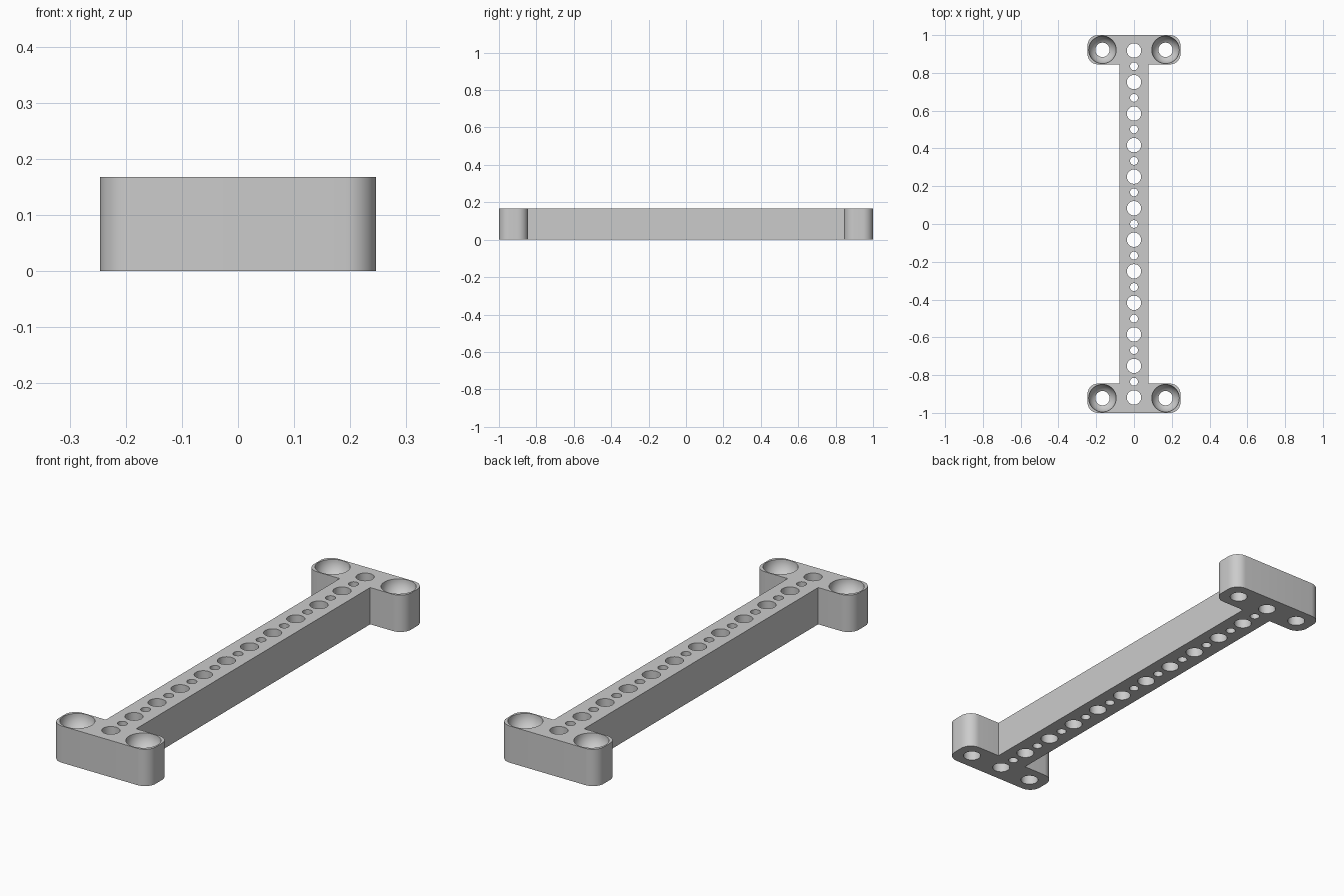
import bpy, bmesh, math
from mathutils import Matrix

if "Cube" in bpy.data.objects:
    bpy.data.objects.remove(bpy.data.objects["Cube"])

HEIGHT, PITCH = 0.168, 0.167
BAR_X, FOOT_X, FOOT_Y, CORNER = 0.077, 0.246, 0.845, 0.055
SCREW_X, SCREW_Y = 0.167, 0.922

grey = bpy.data.materials.new("mid grey")
grey.use_nodes = True
colour = (0.6, 0.6, 0.6, 1)
grey.diffuse_color = colour
grey.node_tree.nodes["Principled BSDF"].inputs["Base Color"].default_value = colour


def make_object(name, bm):
    mesh = bpy.data.meshes.new(name)
    bmesh.ops.recalc_face_normals(bm, faces=bm.faces)
    bm.to_mesh(mesh)
    bm.free()
    mesh.materials.append(grey)
    obj = bpy.data.objects.new(name, mesh)
    bpy.context.collection.objects.link(obj)
    return obj


def rounded(cx, cy, start):
    """Points of a quarter-round corner, counter-clockwise."""
    return [(cx + CORNER * math.cos(a), cy + CORNER * math.sin(a))
            for a in (start + i * math.pi / 20 for i in range(11))]


# I-shaped bracket outline, extruded upward
ix, oy, iy = FOOT_X - CORNER, 1 - CORNER, FOOT_Y + CORNER
half = [(BAR_X, FOOT_Y)] + rounded(ix, iy, -math.pi / 2) + rounded(ix, oy, 0)
back = half + [(-x, y) for x, y in reversed(half)]
outline = back + [(-x, -y) for x, y in back]
bm = bmesh.new()
face = bm.faces.new([bm.verts.new((x, y, 0)) for x, y in outline])
top = bmesh.ops.extrude_face_region(bm, geom=[face])["geom"]
bmesh.ops.translate(bm, vec=(0, 0, HEIGHT),
                    verts=[v for v in top if isinstance(v, bmesh.types.BMVert)])
bracket = make_object("bracket", bm)

# Cutters: alternating large and small holes, screw holes with bowl seats
holes = bmesh.new()


def add_hole(x, y, radius):
    bmesh.ops.create_cone(holes, cap_ends=True, segments=32, radius1=radius, radius2=radius,
                          depth=0.4, matrix=Matrix.Translation((x, y, HEIGHT / 2)))


for i in range(12):
    add_hole(0, (i - 5.5) * PITCH, 0.038)
for i in range(11):
    add_hole(0, (i - 5) * PITCH, 0.021)
corners = [(sx * SCREW_X, sy * SCREW_Y) for sx in (-1, 1) for sy in (-1, 1)]
for x, y in corners:
    add_hole(x, y, 0.038)

seats = bmesh.new()
for x, y in corners:
    bmesh.ops.create_uvsphere(seats, u_segments=40, v_segments=24, radius=0.073,
                              matrix=Matrix.Translation((x, y, HEIGHT)))

for name, cutter_mesh in (("seat_cutter", seats), ("hole_cutter", holes)):
    cutter = make_object(name, cutter_mesh)
    cutter.hide_render = True
    mod = bracket.modifiers.new(name, "BOOLEAN")
    mod.operation, mod.solver, mod.object = "DIFFERENCE", "EXACT", cutter
    bpy.context.view_layer.objects.active = bracket
    bpy.ops.object.modifier_apply(modifier=name)
    bpy.data.objects.remove(cutter)

# Smooth the round walls, keep the rims sharp
bpy.ops.object.select_all(action="DESELECT")
bracket.select_set(True)
bpy.ops.object.shade_smooth_by_angle(angle=math.radians(30))
